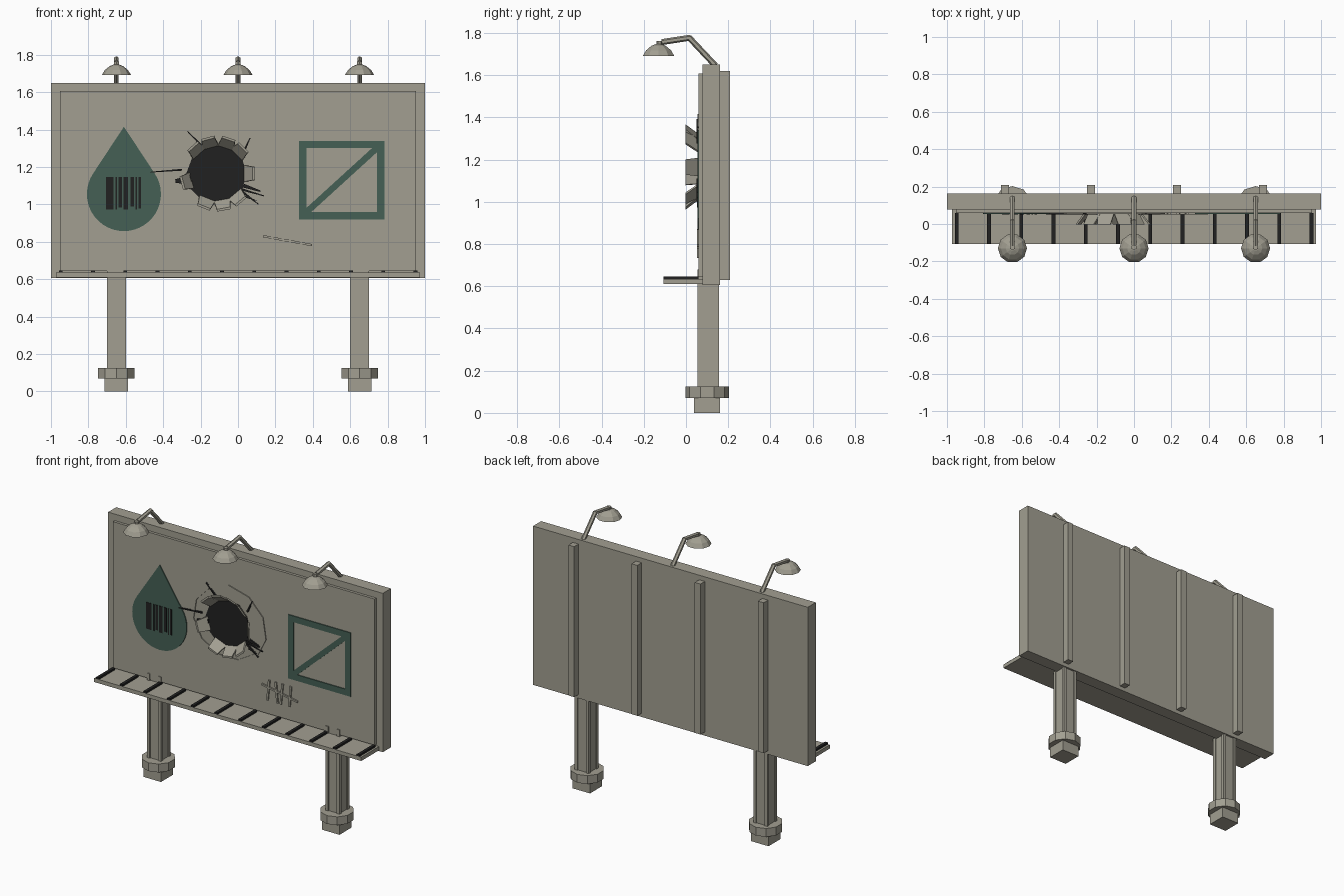
import bpy, bmesh, math, random
from mathutils import Vector, Matrix

cube = bpy.data.objects.get("Cube")
if cube:
    bpy.data.objects.remove(cube, do_unlink=True)
random.seed(4)


def material(name, rgb):
    m = bpy.data.materials.new(name)
    m.use_nodes = True
    m.diffuse_color = (*rgb, 1)
    m.node_tree.nodes["Principled BSDF"].inputs["Base Color"].default_value = (*rgb, 1)
    return m


GREY = material("weathered_grey", (0.36, 0.345, 0.285))
GREEN = material("dark_green", (0.06, 0.118, 0.09))
BLACK = material("black", (0.015, 0.015, 0.015))
FACE = 0.06  # front plane of the poster panel


def finish(bm, name, mat):
    bmesh.ops.recalc_face_normals(bm, faces=bm.faces)
    me = bpy.data.meshes.new(name)
    bm.to_mesh(me)
    bm.free()
    me.materials.append(mat)
    ob = bpy.data.objects.new(name, me)
    bpy.context.collection.objects.link(ob)
    return ob


def box(name, x, y, z, mat=GREY):
    """Box from (min, max) pairs."""
    bm = bmesh.new()
    bmesh.ops.create_cube(bm, size=1)
    for v in bm.verts:
        v.co = [(r[0] + r[1]) / 2 + c * (r[1] - r[0]) for r, c in zip((x, y, z), v.co)]
    return finish(bm, name, mat)


def plate(name, points, mat, front=0.053, back=FACE):
    """Thin plate on the panel from an (x, z) outline."""
    bm = bmesh.new()
    f = bm.faces.new([bm.verts.new((x, front, z)) for x, z in points])
    ext = bmesh.ops.extrude_face_region(bm, geom=[f])["geom"]
    bmesh.ops.translate(bm, vec=(0, back - front, 0),
                        verts=[g for g in ext if isinstance(g, bmesh.types.BMVert)])
    return finish(bm, name, mat)


def stroke(name, a, b, w0, w1, mat, front=0.052):
    """Straight painted stroke between two (x, z) points, tapering from w0 to w1."""
    a, b = Vector(a), Vector(b)
    n = (b - a).orthogonal().normalized()
    return plate(name, [a + n * w0 / 2, b + n * w1 / 2, b - n * w1 / 2, a - n * w0 / 2], mat, front)


def rod(name, a, b, r, sides):
    a, b = Vector(a), Vector(b)
    bm = bmesh.new()
    rot = (b - a).to_track_quat("Z", "Y").to_matrix().to_4x4()
    bmesh.ops.create_cone(bm, cap_ends=True, segments=sides, radius1=r, radius2=r,
                          depth=(b - a).length, matrix=Matrix.Translation((a + b) / 2) @ rot)
    return finish(bm, name, GREY)


def polar(cx, cz, r, deg):
    t = math.radians(deg)
    return Vector((cx + r * math.cos(t), cz + r * math.sin(t)))


# Board, poster panel and rear ribs
box("board", (-1, 1), (0.078, 0.162), (0.605, 1.65))
box("poster_panel", (-0.953, 0.953), (FACE, 0.08), (0.645, 1.607))
for i in range(4):
    x = -0.69 + i * 0.46
    box("rear_rib", (x - 0.021, x + 0.021), (0.16, 0.208), (0.63, 1.62))

# Walkway with dark slat gaps
box("walkway", (-0.972, 0.972), (-0.107, 0.08), (0.61, 0.635))
for i in range(12):
    x = -0.948 + i * 0.1725
    box("walkway_slat", (x - 0.01, x + 0.01), (-0.107, 0.06), (0.635, 0.647), BLACK)

# Posts with corner strips, collars and feet
for px in (-0.65, 0.65):
    py = 0.105
    box("post", (px - 0.045, px + 0.045), (py - 0.044, py + 0.044), (0.06, 0.66))
    for sx in (-1, 1):
        for sy in (-1, 1):
            cx, cy = px + sx * 0.041, py + sy * 0.041
            box("post_corner", (cx - 0.01, cx + 0.01), (cy - 0.01, cy + 0.01), (0.06, 0.68))
    rod("post_collar", (px, 0.1, 0.07), (px, 0.1, 0.125), 0.103, 10)
    box("post_foot", (px - 0.063, px + 0.063), (0.037, 0.16), (0, 0.072))

# Lamps
for lx in (-0.65, 0, 0.65):
    rod("lamp_lower_arm", (lx, 0.14, 1.645), (lx, 0.015, 1.778), 0.014, 6)
    rod("lamp_upper_arm", (lx, 0.022, 1.778), (lx, -0.115, 1.757), 0.014, 6)
    rod("lamp_neck", (lx, -0.125, 1.735), (lx, -0.125, 1.763), 0.015, 6)
    bm = bmesh.new()
    rings = []
    for r, z in ((0.078, 1.692), (0.062, 1.718), (0.036, 1.739), (0.013, 1.748)):
        rings.append([bm.verts.new((lx + r * math.cos(k * math.tau / 10),
                                    -0.13 + r * math.sin(k * math.tau / 10), z)) for k in range(10)])
    for lo, hi in zip(rings, rings[1:]):
        for k in range(10):
            bm.faces.new((lo[k], lo[k - 1], hi[k - 1], hi[k]))
    bm.faces.new(rings[0])
    bm.faces.new(rings[-1])
    finish(bm, "lamp_shade", GREY)

# Green droplet with barcode
dx, dz = -0.61, 1.055
drop = [Vector((dx, 1.415))]
drop += [polar(dx, dz, 0.198, 146 + i * 248 / 30) for i in range(31)]
plate("droplet", drop, GREEN, 0.054)
x = -0.706
for width, gap, low in ((0.04, 0.01, 0), (0.01, 0.008, 0), (0.018, 0.008, 0.01), (0.025, 0.012, 0),
                        (0.02, 0.008, 0.015), (0.008, 0.008, 0), (0.012, 0, 0.005)):
    plate("barcode_bar", [(x, 0.973 + low), (x + width, 0.973 + low),
                          (x + width, 1.147), (x, 1.147)], BLACK, 0.051, 0.055)
    x += width + gap

# Punched hole with bent metal petals
hx, hz = -0.11, 1.165
plate("hole", [polar(hx, hz, random.uniform(0.152, 0.168), i * 30) for i in range(12)], BLACK, 0.055)
for deg in (0, 45, 72, 105, 132, 195, 248, 280, 310):
    t = math.radians(deg)
    out, side = Vector((math.cos(t), 0, math.sin(t))), Vector((-math.sin(t), 0, math.cos(t)))
    centre = Vector((hx, 0, hz))
    bm = bmesh.new()
    lower, upper = [], []
    for r, y, w in ((0.152, 0.058, 0.044), (0.2, -0.003, 0.036)):
        for layer, lift in ((lower, 0), (upper, -0.012)):
            for s in (-1, 1):
                p = centre + out * (r + lift) + side * s * w
                layer.append(bm.verts.new((p.x, y, p.z)))
    order = (0, 1, 3, 2)
    lo, hi = [lower[i] for i in order], [upper[i] for i in order]
    bm.faces.new(lo)
    bm.faces.new(hi)
    for i in range(4):
        bm.faces.new((lo[i - 1], lo[i], hi[i], hi[i - 1]))
    finish(bm, "hole_petal", GREY)

# Dented ring around the hole
angles = [90 + i * 360 / 11 for i in range(11)]
for i, a in enumerate(angles):
    b = angles[(i + 1) % 11]
    quad = [polar(0, 0, r, d) for r, d in ((0.262, a), (0.262, b), (0.24, b), (0.24, a))]
    plate("dent_ring", [(hx + p.x * 1.06, hz + p.y * 0.96) for p in quad], GREY, 0.054)

# Cracks
for a, b, w in (((-0.3, 1.185), (-0.47, 1.172), 0.01), ((-0.2, 1.32), (-0.27, 1.39), 0.01),
                ((0.03, 1.28), (0.065, 1.355), 0.012), ((-0.25, 1.13), (-0.335, 1.125), 0.05),
                ((0.02, 1.08), (0.14, 1.045), 0.012), ((0.02, 1.07), (0.11, 1.0), 0.012),
                ((0.03, 1.1), (0.12, 1.07), 0.02), ((0.04, 1.04), (0.1, 1.02), 0.008)):
    stroke("crack", a, b, w, w * 0.4, BLACK, 0.05)

# Green square frame with diagonal
x0, x1, z0, z1, e = 0.327, 0.782, 0.92, 1.34, 0.02
for a, b in (((x0, z0 + e), (x1, z0 + e)), ((x0, z1 - e), (x1, z1 - e)),
             ((x0 + e, z0 + e), (x0 + e, z1 - e)), ((x1 - e, z0 + e), (x1 - e, z1 - e))):
    stroke("square_frame", a, b, 0.04, 0.04, GREEN, 0.054)
stroke("square_diagonal", (x0 + 0.03, z0 + 0.03), (x1 - 0.03, z1 - 0.03), 0.034, 0.034, GREEN, 0.0545)

# Scratched tally marks
for top, low in ((0.188, 0.175), (0.235, 0.248), (0.285, 0.272), (0.345, 0.335)):
    stroke("tally_mark", (top, 0.87), (low, 0.735), 0.014, 0.012, GREY)
stroke("tally_strike", (0.135, 0.83), (0.395, 0.782), 0.012, 0.012, GREY, 0.0515)
